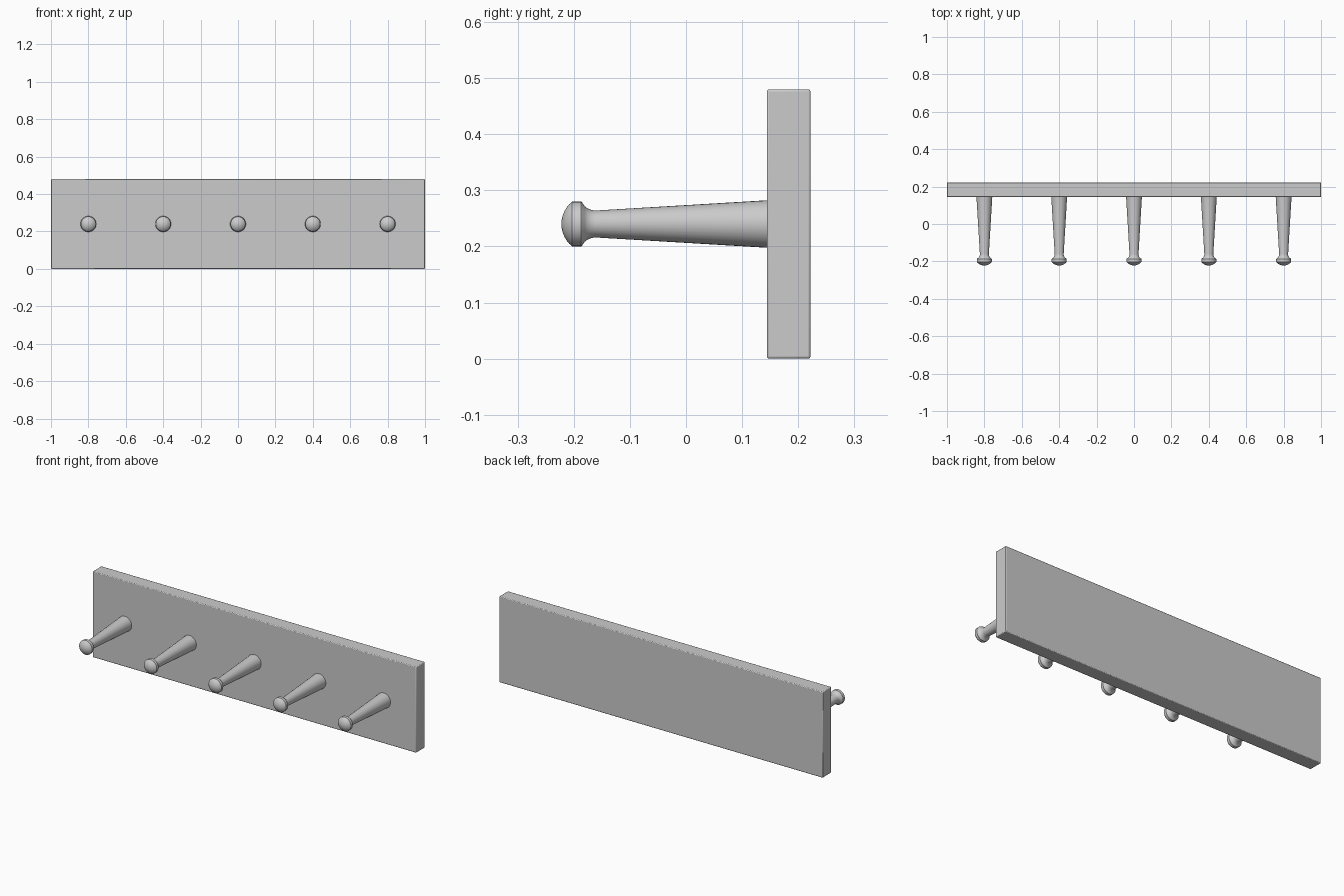
import bpy, bmesh, math

if "Cube" in bpy.data.objects:
    bpy.data.objects.remove(bpy.data.objects["Cube"])

BOARD_FRONT, BOARD_BACK, HEIGHT = 0.144, 0.222, 0.48
PEG_Z, SEGMENTS = 0.24, 32


def smooth(obj, angle):
    bpy.ops.object.select_all(action='DESELECT')
    obj.select_set(True)
    bpy.context.view_layer.objects.active = obj
    bpy.ops.object.shade_smooth_by_angle(angle=math.radians(angle))


# Back board with slightly eased edges
bpy.ops.mesh.primitive_cube_add(size=1, location=(0, (BOARD_FRONT + BOARD_BACK) / 2, HEIGHT / 2))
board = bpy.context.object
board.name = "back_board"
board.scale = (2, BOARD_BACK - BOARD_FRONT, HEIGHT)
bpy.ops.object.transform_apply(location=False, rotation=False, scale=True)
bevel = board.modifiers.new("eased_edges", 'BEVEL')
bevel.width = 0.004
bevel.segments = 2

# Turned peg profile as (y, radius): tapered shaft, flared neck, head rim
profile = [(BOARD_FRONT + 0.004, 0.0425), (-0.161, 0.024), (-0.168, 0.0248),
           (-0.175, 0.0275), (-0.181, 0.032), (-0.185, 0.0385), (-0.187, 0.04),
           (-0.203, 0.04)]
# Shallow domed tip
sag, half = 0.019, 0.04
R = (half ** 2 + sag ** 2) / (2 * sag)
a0 = math.asin(half / R)
for i in range(1, 7):
    a = a0 * (1 - i / 6)
    profile.append((-0.222 + R * (1 - math.cos(a)), R * math.sin(a)))

# Lathe the profile round the y axis
bm = bmesh.new()
verts = [bm.verts.new((r, y, 0)) for y, r in [(profile[0][0], 0)] + profile]
edges = [bm.edges.new(pair) for pair in zip(verts, verts[1:])]
bmesh.ops.spin(bm, geom=verts + edges, cent=(0, 0, 0), axis=(0, 1, 0),
               angle=math.tau, steps=SEGMENTS, use_duplicate=False)
bmesh.ops.remove_doubles(bm, verts=bm.verts, dist=0.0001)
bmesh.ops.recalc_face_normals(bm, faces=bm.faces)
peg_mesh = bpy.data.meshes.new("peg")
bm.to_mesh(peg_mesh)
bm.free()

# Row of five evenly spaced pegs
for i in range(5):
    peg = bpy.data.objects.new(f"peg_{i + 1}", peg_mesh)
    peg.location = (-0.8 + 0.4 * i, 0, PEG_Z)
    bpy.context.collection.objects.link(peg)
    if i == 0:
        first = peg
for poly in peg_mesh.polygons:
    poly.use_smooth = True
peg_mesh.set_sharp_from_angle(angle=math.radians(35))
smooth(board, 30)
